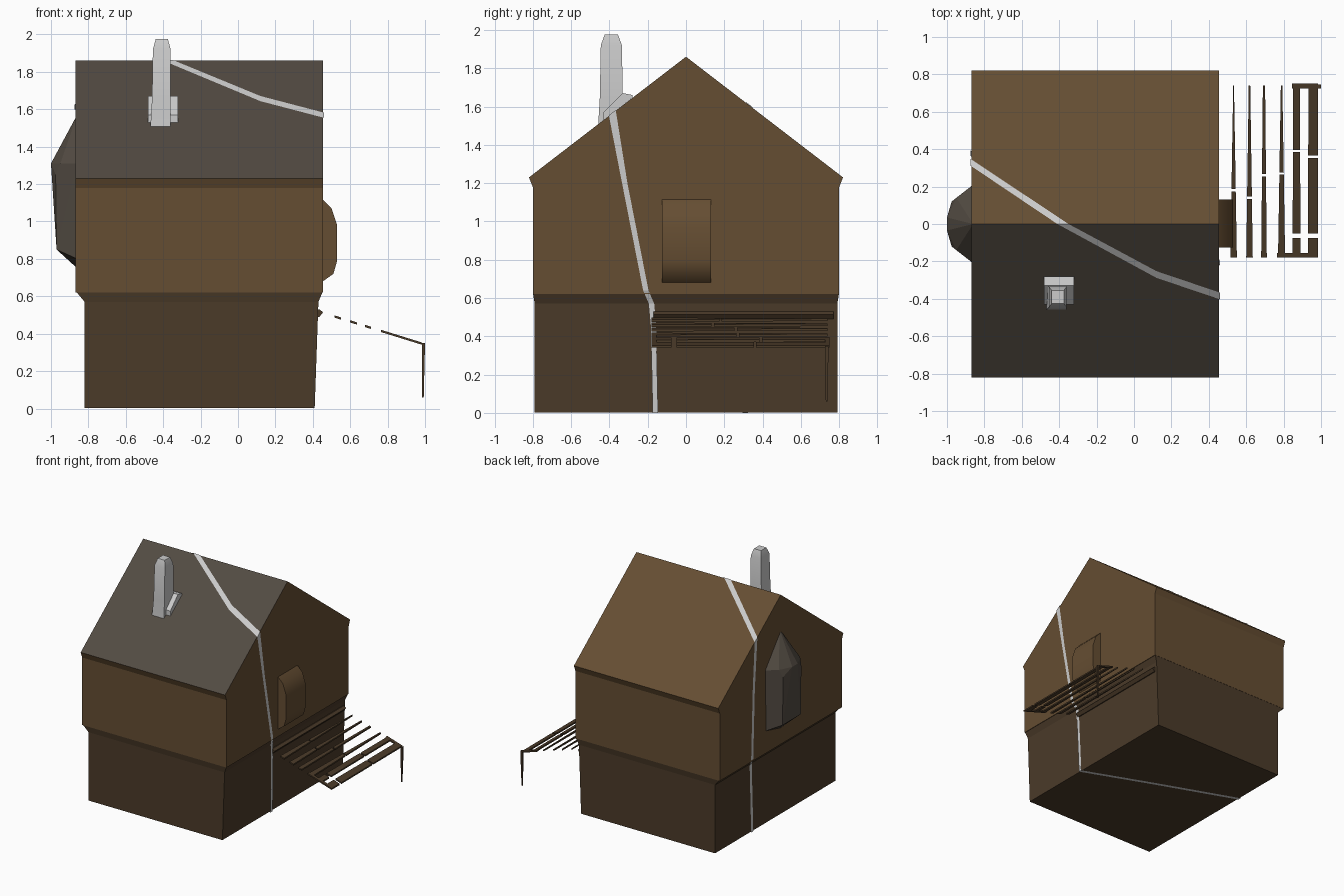
import bpy, bmesh, math
from mathutils import Vector

if "Cube" in bpy.data.objects:
    bpy.data.objects.remove(bpy.data.objects["Cube"])


def material(name, rgb):
    m = bpy.data.materials.new(name)
    m.diffuse_color = (*rgb, 1)
    m.use_nodes = True
    m.node_tree.nodes["Principled BSDF"].inputs["Base Color"].default_value = m.diffuse_color
    return m


brown = material("brown", (0.13, 0.075, 0.032))
dark = material("dark_brown", (0.07, 0.043, 0.022))
sooty = material("sooty_brown", (0.085, 0.07, 0.055))


def finish(bm, name, mat=None, smooth=None):
    bmesh.ops.remove_doubles(bm, verts=bm.verts, dist=0.0005)
    bmesh.ops.recalc_face_normals(bm, faces=bm.faces)
    me = bpy.data.meshes.new(name)
    bm.to_mesh(me)
    bm.free()
    ob = bpy.data.objects.new(name, me)
    bpy.context.collection.objects.link(ob)
    if mat:
        me.materials.append(mat)
    if smooth:
        bpy.ops.object.select_all(action='DESELECT')
        bpy.context.view_layer.objects.active = ob
        ob.select_set(True)
        bpy.ops.object.shade_smooth_by_angle(angle=math.radians(smooth))
    return ob


def stack(name, levels, mat=None, smooth=None):
    """Rectangles (x0, x1, y0, y1, z) joined from bottom to top."""
    bm = bmesh.new()
    rings = [[bm.verts.new(p) for p in ((a, c, z), (b, c, z), (b, d, z), (a, d, z))]
             for a, b, c, d, z in levels]
    for lo, hi in zip(rings, rings[1:]):
        for i in range(4):
            j = (i + 1) % 4
            bm.faces.new((lo[i], lo[j], hi[j], hi[i]))
    bm.faces.new(rings[0])
    bm.faces.new(rings[-1])
    return finish(bm, name, mat, smooth)


def hull(name, pts, mat=None, smooth=None):
    bm = bmesh.new()
    for p in pts:
        bm.verts.new(p)
    res = bmesh.ops.convex_hull(bm, input=bm.verts)
    loose = [v for v in bm.verts if not v.link_faces]
    bmesh.ops.delete(bm, geom=loose, context='VERTS')
    return finish(bm, name, mat, smooth)


# ground floor, overhanging upper floor and gable roof
stack("ground_floor", [(-.82, .41, -.79, .79, .003), (-.82, .43, -.79, .79, .57),
                       (-.87, .455, -.80, .80, .63)], dark)
stack("upper_floor", [(-.87, .455, -.80, .80, .62), (-.87, .455, -.80, .80, 1.19)], brown)
roof = stack("roof", [(-.87, .455, -.80, .80, 1.18), (-.87, .455, -.82, .82, 1.23),
                      (-.87, .455, 0, 0, 1.86)], brown)
roof.data.materials.append(sooty)
for p in roof.data.polygons:
    if p.normal.y < -.3 and p.normal.z > .3:
        p.material_index = 1

# chimney with flared foot
stack("chimney", [(-.47, -.36, -.46, -.32, 1.48), (-.46, -.36, -.45, -.33, 1.65),
                  (-.455, -.36, -.445, -.335, 1.92), (-.44, -.375, -.425, -.355, 1.975)], None, 30)
hull("chimney_foot", [(x, y, z) for x in (-.48, -.32) for y, z in
                      ((-.43, 1.5), (-.28, 1.6), (-.28, 1.66), (-.33, 1.67), (-.43, 1.57))])

# hooded bay on the left wall
bay = [(-.86, 0, 1.57), (-.86, 0, .75)]
for s in (-1, 1):
    bay += [(x, s * y, z) for x, y, z in
            ((-.86, .21, 1.31), (-.86, .20, .8), (-.97, .12, .85), (-.975, .12, 1.25),
             (-1, .035, 1.31), (-.95, .14, 1.31))]
hull("bay", bay, sooty)

# bulging window on the right wall
window = [(.44, 1.13), (.5, 1.07), (.53, .98), (.53, .79), (.51, .72), (.44, .67)]
hull("right_window", [(x, y, z) for x, z in window for y in (-.125, .13)], brown, 40)


# porch canopy: thin tapering slats sloping away from the wall
def canopy_z(x):
    return .41 - .31 * (x - .78)


def slat(name, x0, x1, y0, y1, t0=None, t1=None):
    t0, t1 = (x0, x1) if t0 is None else (t0, t1)
    hull(name, [(x, y, canopy_z(x) + dz) for dz in (-.006, .006)
                for x, y in ((x0, y0), (x1, y0), (t1, y1), (t0, y1))], dark)


slats = [(.515, .55, .18, .004), (.6, .635, .14, .008), (.68, .71, .26, .012),
         (.77, .808, .27, .008), (.848, .89, .39, .036), (.93, .985, .36, .05)]
for i, (a, b, gap, tip) in enumerate(slats):
    c = (a + b) / 2
    f = (gap + .18) / .92
    h = ((b - a) * (1 - f) + tip * f) / 2
    slat(f"slat_inner_{i}", a, b, -.05 if i > 3 else -.18, gap - .006, c - h, c + h)
    slat(f"slat_outer_{i}", c - h, c + h, gap + .006, .74, c - tip / 2, c + tip / 2)
slat("canopy_bar_back", .845, .985, .725, .75)
slat("canopy_bar_front", .765, .985, -.18, -.155)
slat("canopy_end_a", .848, .89, -.16, -.075)
slat("canopy_end_b", .93, .985, -.16, -.075)
stack("porch_post", [(.985, .993, .73, .738, .06), (.983, 1, .725, .745, .35)], dark)
stack("porch_ledge", [(.41, .435, -.17, .77, .49), (.41, .455, -.17, .77, .515),
                      (.41, .435, -.17, .77, .53)], dark)

# pale seam ribbon running right round the house
path = [(.42, -.16, 0), (.433, -.17, .46), (.436, -.18, .57), (.46, -.21, .64),
        (.46, -.32, 1.2), (.46, -.385, 1.568), (.12, -.27, 1.657), (-.38, 0, 1.864),
        (-.874, .33, 1.611), (-.874, .36, 1.2), (-.874, .38, .64), (-.825, .33, .56),
        (-.825, .31, 0), (-.15, .06, 0)]
bm = bmesh.new()
pairs = []
for x, y, z in path:
    if abs(y) < .01 and z > 1.8:
        w = Vector((.03, 0, 0))
    elif z > 1.5:
        w = Vector((0, .018, -.0138 if y > 0 else .0138))
    else:
        w = Vector((0, .014, 0))
    pairs.append([bm.verts.new(Vector((x, y, z)) + s * w) for s in (-1, 1)])
for p, q in zip(pairs, pairs[1:] + pairs[:1]):
    bm.faces.new((p[0], p[1], q[1], q[0]))
finish(bm, "seam")
